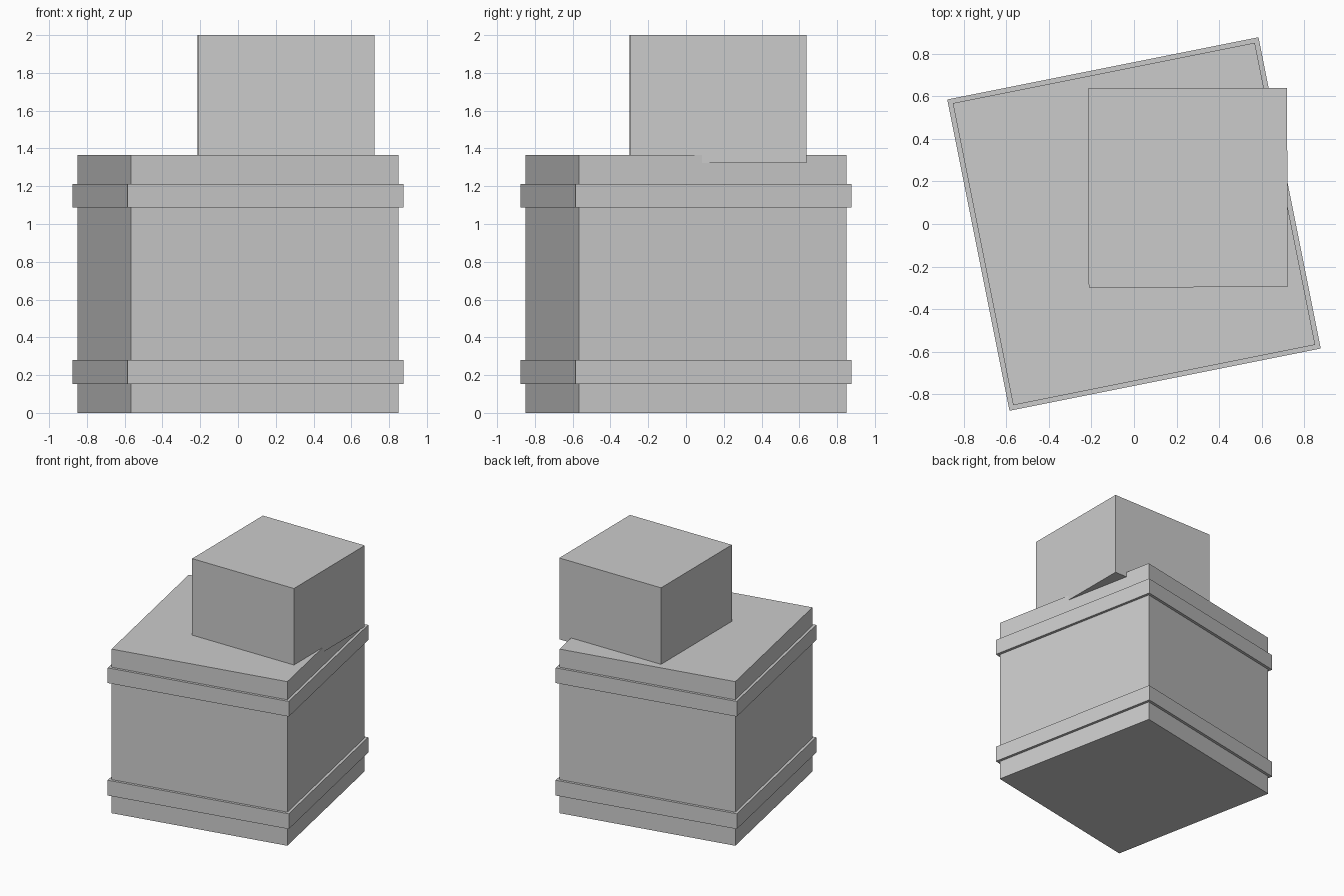
import bpy
from math import radians

if "Cube" in bpy.data.objects:
    bpy.data.objects.remove(bpy.data.objects["Cube"])


def box(name, width, depth, z0, z1, x=0, y=0, turn=0):
    """Flat-sided box from z0 to z1, turned about its vertical axis."""
    bpy.ops.mesh.primitive_cube_add(size=1, location=(x, y, (z0 + z1) / 2),
                                    rotation=(0, 0, radians(turn)))
    obj = bpy.context.object
    obj.name = name
    obj.scale = (width, depth, z1 - z0)
    return obj


TURN = 11.3

# Large crate
box("large_crate", 1.446, 1.446, 0, 1.364, turn=TURN)

# Raised bands around the crate
for name, z0, z1 in (("lower_band", 0.152, 0.279), ("upper_band", 1.087, 1.213)):
    box(name, 1.49, 1.49, z0, z1, turn=TURN)

# Small box on top, overhanging one edge and sunk slightly into the crate
box("small_box", 0.934, 0.934, 1.324, 2.0, x=0.253, y=0.17, turn=0.2)
